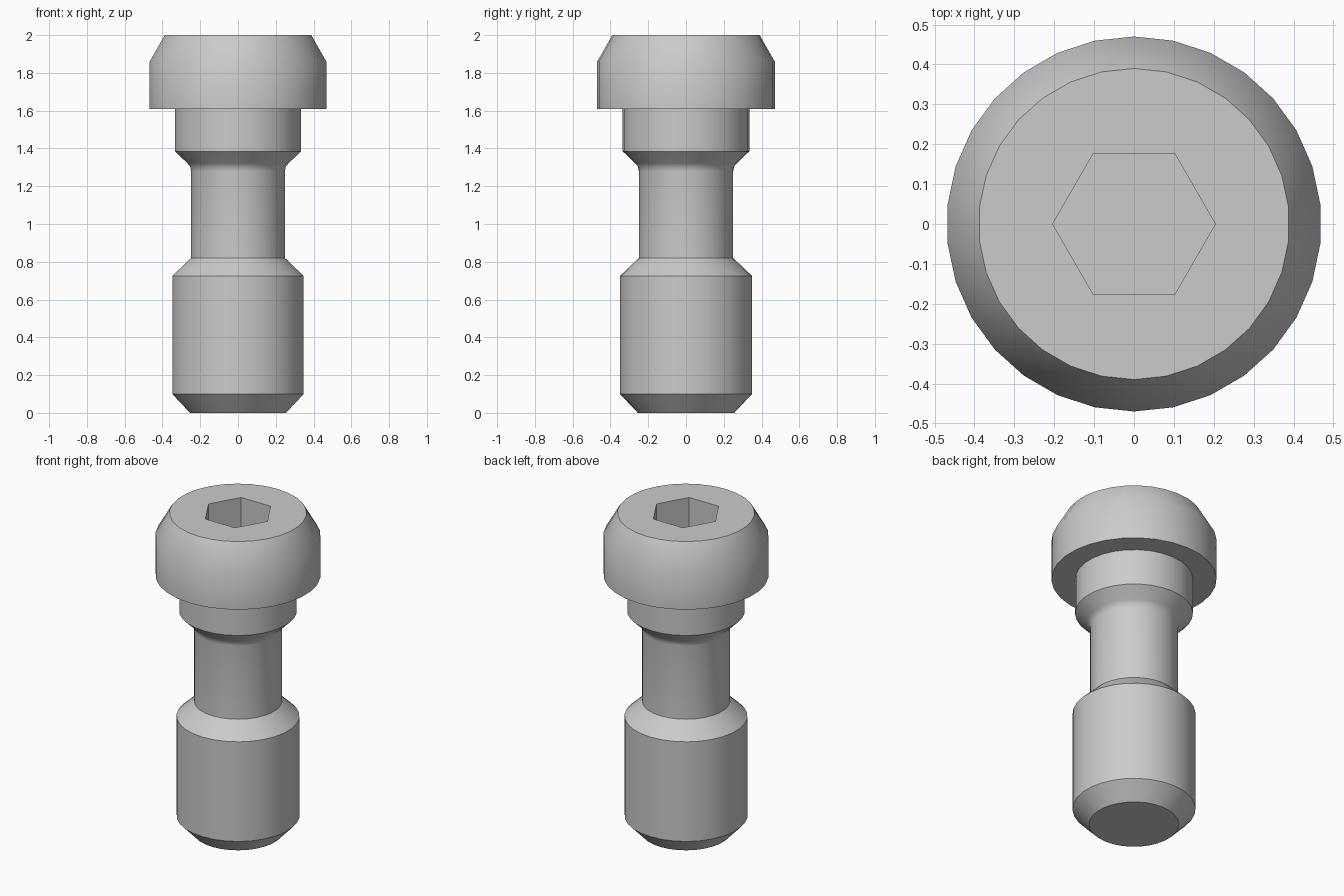
import bpy, bmesh
from math import cos, sin, pi, radians

SIDES = 30

cube = bpy.data.objects.get("Cube")
if cube:
    bpy.data.objects.remove(cube, do_unlink=True)

steel = bpy.data.materials.new("grey steel")
steel.use_nodes = True
GREY = (0.6, 0.6, 0.6, 1)
steel.diffuse_color = GREY
steel.node_tree.nodes["Principled BSDF"].inputs["Base Color"].default_value = GREY


def ring(bm, radius, z, sides, start=0.0):
    return [bm.verts.new((radius * cos(start + 2 * pi * i / sides),
                          radius * sin(start + 2 * pi * i / sides), z))
            for i in range(sides)]


def bridge(bm, low, high):
    n = len(low)
    for i in range(n):
        j = (i + 1) % n
        bm.faces.new((low[i], low[j], high[j], high[i]))


def loop_edges(bm, verts):
    return [bm.edges.get((v, verts[i - 1])) for i, v in enumerate(verts)]


# Outline of the screw from the tip up to the head, as radius and height
profile = [
    (0.255, 0), (0.35, 0.10), (0.35, 0.725), (0.25, 0.82),     # chamfered shank
    (0.25, 1.28), (0.255, 1.305), (0.27, 1.322), (0.335, 1.385),  # waist and fillet
    (0.335, 1.61), (0.47, 1.61),                               # collar, head underside
    (0.47, 1.86), (0.39, 2.0),                                 # head and chamfer
]
bm = bmesh.new()
rings = [ring(bm, r, z, SIDES, pi / 2) for r, z in profile]
for low, high in zip(rings, rings[1:]):
    bridge(bm, low, high)
bm.faces.new(rings[0][::-1])

# Hexagonal drive socket sunk into the head
rim = ring(bm, 0.204, 2.0, 6)
floor = ring(bm, 0.204, 1.7, 6)
bridge(bm, rim, floor)
bm.faces.new(floor)
bmesh.ops.triangle_fill(bm, use_beauty=True, normal=(0, 0, 1),
                        edges=loop_edges(bm, rim) + loop_edges(bm, rings[-1]))
bmesh.ops.recalc_face_normals(bm, faces=bm.faces[:])

mesh = bpy.data.meshes.new("socket_screw")
bm.to_mesh(mesh)
bm.free()
mesh.materials.append(steel)
screw = bpy.data.objects.new("socket_screw", mesh)
bpy.context.collection.objects.link(screw)

# Smooth round walls, crisp shoulders
bpy.ops.object.select_all(action="DESELECT")
screw.select_set(True)
bpy.context.view_layer.objects.active = screw
bpy.ops.object.shade_smooth_by_angle(angle=radians(35))
